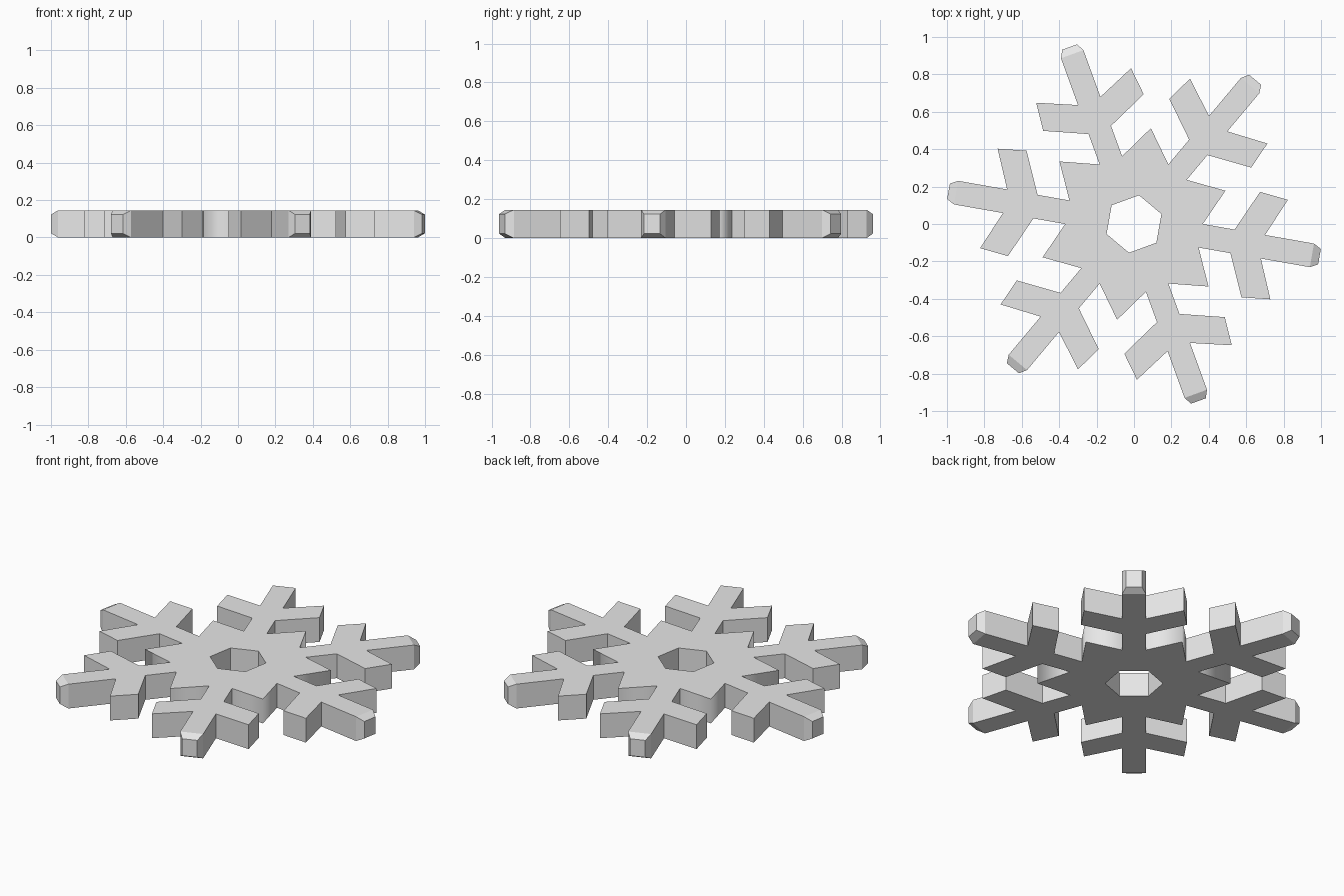
import bpy, bmesh, math
from mathutils import Vector

if "Cube" in bpy.data.objects:
    bpy.data.objects.remove(bpy.data.objects["Cube"])

H = 0.145            # thickness
START = -10          # direction of the first arm in degrees
W = 0.064            # half width of an arm

mat = bpy.data.materials.new("light grey")
mat.diffuse_color = (0.8, 0.8, 0.8, 1)
mat.use_nodes = True
mat.node_tree.nodes["Principled BSDF"].inputs["Base Color"].default_value = mat.diffuse_color


def polar(r, deg):
    a = math.radians(deg)
    return (r * math.cos(a), r * math.sin(a))


# One half of an arm, from the star point out to the tip (along, across)
half = [polar(0.52, 30), (0.362, W), (0.535, W), (0.634, 0.286),
        (0.788, 0.27), (0.70, W), (0.966, W)]
# Full 60 degree sector outline, closed by the edge of the hexagonal hole
sector = ([polar(0.156, -30)] + [(u, -v) for u, v in half]
          + half[::-1] + [polar(0.156, 30)])
n = len(sector)
right_tip, left_tip = len(half), len(half) + 1

bm = bmesh.new()
for k in range(6):
    ang = math.radians(START + 60 * k)
    c, s = math.cos(ang), math.sin(ang)

    def vert(u, v, z):
        return bm.verts.new(Vector((u * c - v * s, u * s + v * c, z)))

    bottom = [vert(u, v, 0) for u, v in sector]
    top = [vert(u, v, H) for u, v in sector]
    bm.faces.new(top)
    bm.faces.new(bottom[::-1])

    # Side walls, skipping the seams between sectors and the arm tip
    for i in range(n):
        j = (i + 1) % n
        if i in (0, n - 2, right_tip):
            continue
        f = bm.faces.new((bottom[i], bottom[j], top[j], top[i]))
        f.smooth = i in (1, n - 3)      # softly shaded star points

    # Chamfered arm tip
    base = [bottom[right_tip], bottom[left_tip], top[left_tip], top[right_tip]]
    e = 0.022
    end = [vert(1.007, v, z) for v, z in
           ((-W + e, e), (W - e, e), (W - e, H - e), (-W + e, H - e))]
    bm.faces.new(end)
    for i in range(4):
        j = (i + 1) % 4
        bm.faces.new((base[i], base[j], end[j], end[i]))

bmesh.ops.remove_doubles(bm, verts=bm.verts, dist=0.0005)
# Join the six flat sectors cleanly and fix the normals
bmesh.ops.recalc_face_normals(bm, faces=bm.faces)
mesh = bpy.data.meshes.new("snowflake")
bm.to_mesh(mesh)
bm.free()
mesh.materials.append(mat)
obj = bpy.data.objects.new("snowflake", mesh)
bpy.context.collection.objects.link(obj)
